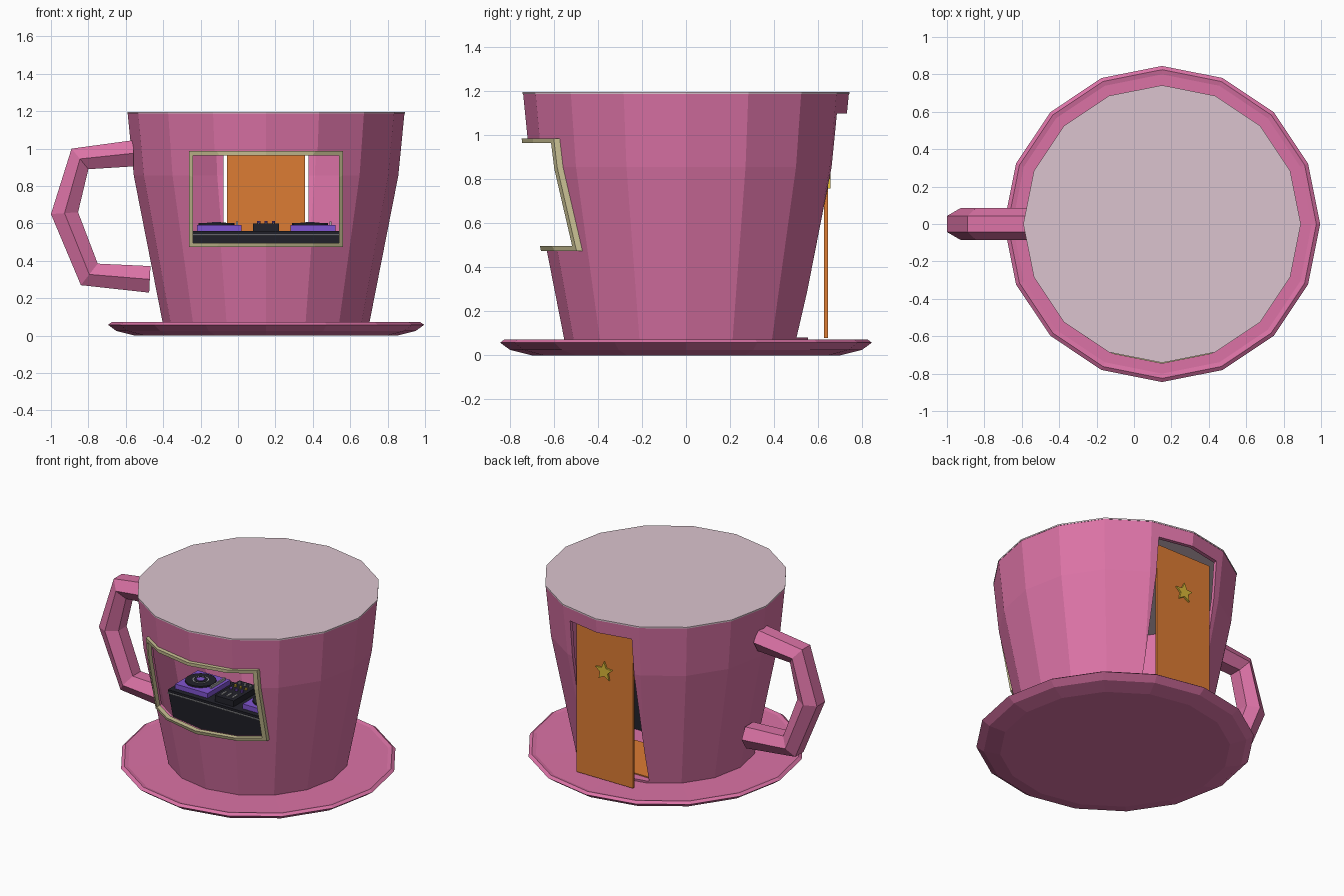
import bpy, bmesh
from math import sin, cos, pi

if "Cube" in bpy.data.objects:
    bpy.data.objects.remove(bpy.data.objects["Cube"])

CX = 0.15      # axis of the cup
SIDES = 16


def material(name, r, g, b):
    m = bpy.data.materials.new(name)
    m.use_nodes = True
    m.diffuse_color = (r, g, b, 1)
    m.node_tree.nodes["Principled BSDF"].inputs["Base Color"].default_value = (r, g, b, 1)
    return m


PINK = material("pink", 0.71, 0.17, 0.38)
LID = material("pale_pink", 0.71, 0.55, 0.62)
ORANGE = material("orange", 0.72, 0.2, 0.033)
CREAM = material("cream", 0.6, 0.54, 0.3)
PURPLE = material("purple", 0.22, 0.09, 0.64)
BLACK = material("black", 0.016, 0.016, 0.024)
GREY = material("grey", 0.4, 0.4, 0.42)
GOLD = material("gold", 0.7, 0.48, 0.04)


def finish(name, bm, mat):
    """Turn a bmesh into an object placed on the cup axis."""
    bmesh.ops.recalc_face_normals(bm, faces=bm.faces)
    me = bpy.data.meshes.new(name)
    bm.to_mesh(me)
    bm.free()
    me.materials.append(mat)
    ob = bpy.data.objects.new(name, me)
    ob.location.x = CX
    bpy.context.collection.objects.link(ob)
    return ob


def loft(name, rings, mat, closed=False):
    """Skin a series of equal rings, capping or joining the ends."""
    bm = bmesh.new()
    loops = [[bm.verts.new(p) for p in ring] for ring in rings]
    n = len(loops[0])
    pairs = list(zip(loops, loops[1:]))
    if closed:
        pairs.append((loops[-1], loops[0]))
    else:
        bm.faces.new(loops[0])
        bm.faces.new(loops[-1])
    for a, b in pairs:
        for i in range(n):
            j = (i + 1) % n
            bm.faces.new((a[i], a[j], b[j], b[i]))
    return finish(name, bm, mat)


def circle(r, z, n=SIDES, x=0, y=0):
    return [(x + r * cos(2 * pi * i / n), y + r * sin(2 * pi * i / n), z) for i in range(n)]


def lathe(name, profile, mat, n=SIDES, x=0, y=0):
    return loft(name, [circle(r, z, n, x, y) for r, z in profile], mat)


def box(name, xs, ys, zs, mat, taper=1.0):
    """Box from ranges; taper narrows the bottom."""
    rings = []
    for z, k in ((zs[0], taper), (zs[1], 1.0)):
        rings.append([(x * k, y * k, z) for x, y in
                      ((xs[0], ys[0]), (xs[1], ys[0]), (xs[1], ys[1]), (xs[0], ys[1]))])
    return loft(name, rings, mat)


# Saucer with a raised lip
lathe("saucer", [(0.70, 0), (0.80, 0.025), (0.845, 0.058), (0.825, 0.072),
                 (0.80, 0.066), (0.5, 0.064)], PINK)

# Hollow cup, cut for the serving window and the doorway
WALL = 0.025
OUTER = [(0.552, 0.066), (0.707, 0.855), (0.74, 1.188)]
INNER = [(r - WALL, z) for r, z in reversed(OUTER[1:])] + [(OUTER[0][0] - WALL, 0.08)]
cup = lathe("cup", OUTER + INNER, PINK)
cutters = [box("window_cutter", (-0.398, 0.398), (-1, -0.25), (0.49, 0.97), PINK),
           box("doorway_cutter", (-0.228, 0.228), (0.3, 1), (0.081, 1.1), PINK)]
for cutter in cutters:
    cutter.hide_render = True
    mod = cup.modifiers.new(cutter.name, "BOOLEAN")
    mod.object = cutter
    mod.solver = "EXACT"
bpy.context.view_layer.update()
cut_mesh = bpy.data.meshes.new_from_object(cup.evaluated_get(bpy.context.evaluated_depsgraph_get()))
cup.modifiers.clear()
cup.data = cut_mesh
for cutter in cutters:
    bpy.data.objects.remove(cutter)

# Lid covering the top of the cup
lathe("lid", [(0.742, 1.188), (0.742, 1.197)], LID)

# Handle: hexagonal section, (outer x, outer z, inner x, inner z) at each bend
bends = [(-0.56, 1.045, -0.56, 0.905), (-0.89, 1.0, -0.80, 0.89), (-1.0, 0.65, -0.855, 0.66),
         (-0.84, 0.27, -0.75, 0.385), (-0.475, 0.23, -0.468, 0.372)]
rings = []
for ox, oz, ix, iz in bends:
    mx, mz = (ox + ix) / 2, (oz + iz) / 2
    rings.append([(px - CX, y, pz) for px, y, pz in
                  ((ox, -0.043, oz), (ox, 0.043, oz), (mx, 0.085, mz),
                   (ix, 0.043, iz), (ix, -0.043, iz), (mx, -0.085, mz))])
loft("handle", rings, PINK)


def front_depth(x, z):
    """Distance of the faceted cup wall in front of the axis."""
    (r0, z0), (r1, z1) = OUTER[:2] if z < OUTER[1][1] else OUTER[1:]
    r = r0 + (r1 - r0) * (z - z0) / (z1 - z0)
    for i in range(3):
        a, b = 2 * pi * i / SIDES, 2 * pi * (i + 1) / SIDES
        if abs(x) <= r * sin(b):
            t = (abs(x) / r - sin(a)) / (sin(b) - sin(a))
            return r * (cos(a) + t * (cos(b) - cos(a)))


# Window frame wrapped round the cup
across = [-1, -0.64, 0, 0.64, 1]
path = [(s, 1) for s in across] + [(1, 0.5)] + [(s, -1) for s in reversed(across)] + [(-1, 0.5)]
rings = []
for sx, sz in path:
    ring = []
    for w, h, out in ((0.412, 0.256, 0), (0.412, 0.256, 0.035), (0.39, 0.234, 0.035), (0.39, 0.234, 0)):
        z = 0.73 + sz * h
        ring.append((sx * w, -front_depth(sx * w, z) - out + 0.008, z))
    rings.append(ring)
loft("window_frame", rings, CREAM, closed=True)

# Door with a star on it, and the mat behind it
box("door", (-0.208, 0.208), (0.628, 0.645), (0.08, 1.075), ORANGE)
star = []
for y in (0.645, 0.657):
    star.append([((0.065 if i % 2 == 0 else 0.03) * sin(pi * i / 5), y,
                  0.81 + (0.065 if i % 2 == 0 else 0.03) * cos(pi * i / 5)) for i in range(10)])
loft("door_star", star, GOLD)
box("floor_mat", (-0.2, 0.2), (0.08, 0.47), (0.08, 0.087), ORANGE)

# Music desk
box("desk", (-0.4, 0.4), (-0.385, -0.07), (0.081, 0.56), BLACK, taper=0.85)
box("desk_trim", (-0.4, 0.4), (-0.39, -0.38), (0.535, 0.542), GREY)

# Two turntables
for side, x in (("right", -0.25), ("left", 0.25)):
    box(side + "_turntable", (x - 0.12, x + 0.12), (-0.35, -0.11), (0.56, 0.592), PURPLE)
    lathe(side + "_record", [(0.095, 0.592), (0.095, 0.602)], BLACK, 20, x - 0.015, -0.23)
    lathe(side + "_record_ring", [(0.05, 0.602), (0.05, 0.604)], GREY, 16, x - 0.015, -0.23)
    lathe(side + "_record_middle", [(0.044, 0.602), (0.044, 0.606)], BLACK, 16, x - 0.015, -0.23)
    lathe(side + "_record_label", [(0.025, 0.604), (0.025, 0.608)], PURPLE, 12, x - 0.015, -0.23)
    box(side + "_tone_arm", (x + 0.09, x + 0.1), (-0.28, -0.13), (0.592, 0.61), GREY)

# Mixer with knobs and faders
box("mixer", (-0.07, 0.07), (-0.36, -0.1), (0.56, 0.6), BLACK)
for i in range(3):
    for j in range(3):
        lathe("mixer_knob", [(0.009, 0.6), (0.009, 0.612)], (GREY, GOLD, PURPLE)[j], 8,
              (i - 1) * 0.04, -0.14 - j * 0.045)
    box("mixer_fader", ((i - 1) * 0.04 - 0.006, (i - 1) * 0.04 + 0.006), (-0.33, -0.28), (0.6, 0.606), GREY)
